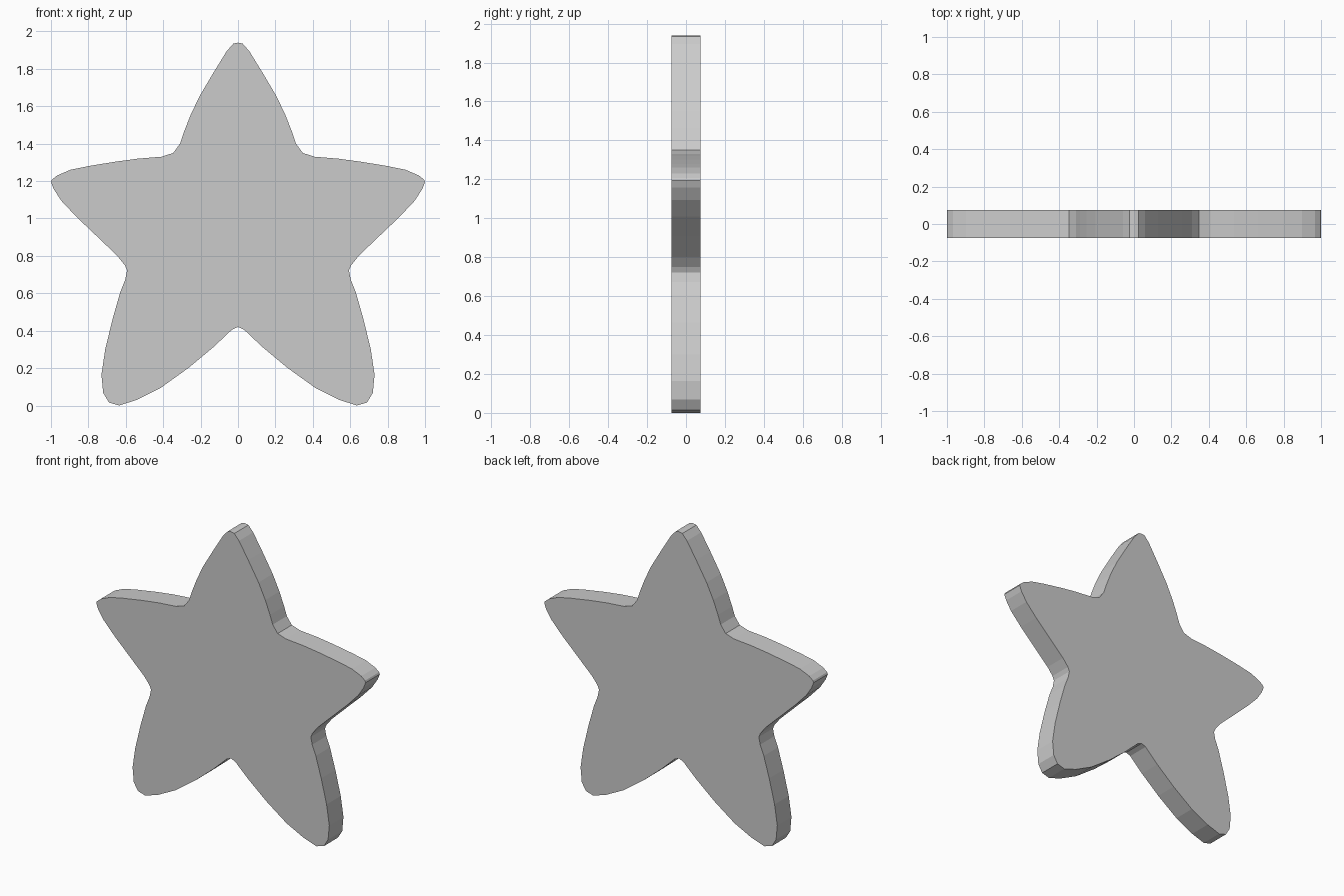
import bpy
import bmesh

HALF_DEPTH = 0.075

# Right half of the star outline (x, z), from the top tip down to the lower notch
right_half = [
    (0, 1.94), (0.025, 1.935), (0.06, 1.895), (0.128, 1.785), (0.205, 1.655),
    (0.255, 1.55), (0.29, 1.46), (0.31, 1.40), (0.347, 1.35),
    (0.41, 1.33), (0.534, 1.32), (0.66, 1.303), (0.80, 1.28), (0.897, 1.26),
    (0.967, 1.23), (0.995, 1.207), (1.0, 1.195), (0.985, 1.157), (0.945, 1.095),
    (0.865, 1.01), (0.758, 0.908), (0.645, 0.80), (0.605, 0.75), (0.593, 0.722),
    (0.603, 0.673), (0.63, 0.605), (0.67, 0.465), (0.71, 0.30), (0.73, 0.165),
    (0.721, 0.068), (0.69, 0.016), (0.635, 0.0), (0.54, 0.031), (0.411, 0.096),
    (0.262, 0.203), (0.128, 0.315), (0.032, 0.406), (0, 0.42),
]
outline = right_half + [(-x, z) for x, z in right_half[-2:0:-1]]

# Star plate: fill the outline and extrude it through the thickness
bm = bmesh.new()
face = bm.faces.new([bm.verts.new((x, -HALF_DEPTH, z)) for x, z in outline])
result = bmesh.ops.extrude_face_region(bm, geom=[face], use_keep_orig=True)
for item in result["geom"]:
    if isinstance(item, bmesh.types.BMVert):
        item.co.y = HALF_DEPTH
bmesh.ops.recalc_face_normals(bm, faces=bm.faces)

mesh = bpy.data.meshes.new("star")
bm.to_mesh(mesh)
bm.free()
star = bpy.data.objects.new("star", mesh)
bpy.context.collection.objects.link(star)
